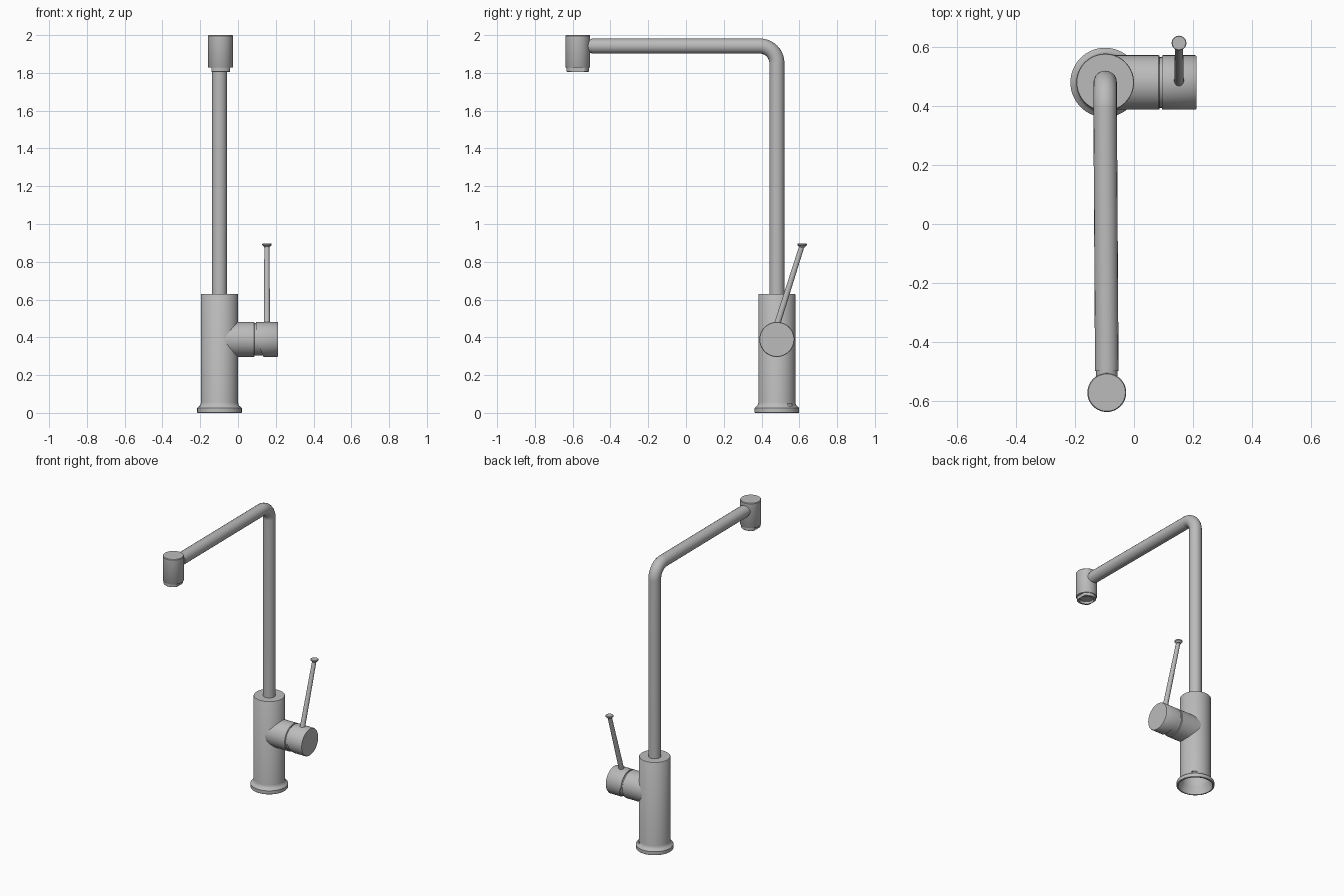
import bpy, bmesh, math
from mathutils import Matrix, Vector

cube = bpy.data.objects.get("Cube")
if cube:
    bpy.data.objects.remove(cube, do_unlink=True)

metal = bpy.data.materials.new("brushed grey metal")
metal.use_nodes = True
grey = (0.5, 0.5, 0.5, 1)
metal.diffuse_color = grey
metal.node_tree.nodes["Principled BSDF"].inputs["Base Color"].default_value = grey


def smooth(ob):
    bpy.ops.object.select_all(action='DESELECT')
    ob.select_set(True)
    bpy.context.view_layer.objects.active = ob
    bpy.ops.object.shade_smooth_by_angle(angle=math.radians(35))


def lathe(name, profile, matrix, n=64, adjust=None):
    """Revolve (radius, height) points about local z, then place with matrix."""
    bm = bmesh.new()
    rings = []
    for r, z in profile:
        if r == 0:
            rings.append([bm.verts.new((0, 0, z))])
        else:
            rings.append([bm.verts.new((r * math.cos(math.tau * i / n),
                                        r * math.sin(math.tau * i / n), z)) for i in range(n)])
    for a, b in zip(rings, rings[1:]):
        for i in range(n):
            j = (i + 1) % n
            if len(a) == 1:
                bm.faces.new((a[0], b[j], b[i]))
            elif len(b) == 1:
                bm.faces.new((a[i], a[j], b[0]))
            else:
                bm.faces.new((a[i], a[j], b[j], b[i]))
    bm.transform(matrix)
    if adjust:
        for v in bm.verts:
            adjust(v.co)
    bmesh.ops.recalc_face_normals(bm, faces=bm.faces)
    mesh = bpy.data.meshes.new(name)
    bm.to_mesh(mesh)
    bm.free()
    ob = bpy.data.objects.new(name, mesh)
    bpy.context.collection.objects.link(ob)
    mesh.materials.append(metal)
    smooth(ob)
    return ob


BX, BY = -0.098, 0.481          # body axis
HX, HY = -0.0925, -0.573        # spout head axis
VZ = 0.389                      # valve axis height
LX = 0.153                      # lever position along the valve

# Hollow body with a flared foot, open underneath
body = lathe("body", [
    (0, 0.63), (0.096, 0.63), (0.098, 0.627), (0.098, 0.056), (0.1, 0.046),
    (0.105, 0.037), (0.115, 0.029), (0.118, 0.025), (0.118, 0.002), (0.116, 0),
    (0.108, 0), (0.104, 0.02), (0.092, 0.05), (0.088, 0.07), (0.088, 0.6), (0, 0.6)],
    Matrix.Translation((BX, BY, 0)))

# Small drain slot low on the rear of the body
bpy.ops.mesh.primitive_cube_add(size=1)
cutter = bpy.context.object
cutter.name = "slot_cutter"
cutter.scale = (0.08, 0.034, 0.014)
cutter.rotation_euler.z = math.radians(45)
cutter.location = (BX + 0.07, BY + 0.07, 0.044)
cutter.hide_render = True
cutter.display_type = 'WIRE'
mod = body.modifiers.new("drain_slot", 'BOOLEAN')
mod.operation = 'DIFFERENCE'
mod.object = cutter
bpy.context.view_layer.objects.active = body
bpy.ops.object.modifier_apply(modifier=mod.name)
bpy.data.objects.remove(cutter, do_unlink=True)

# Spout pipe: riser, quarter bend and long horizontal arm
R, top, end_y = 0.09, 1.942, -0.5
path = [Vector((BX, BY, 0.61))]
for i in range(17):
    a = math.pi / 2 * i / 16
    path.append(Vector((BX, BY - R + R * math.cos(a), top - R + R * math.sin(a))))
path.append(Vector((HX, end_y, top)))
curve = bpy.data.curves.new("spout_pipe", 'CURVE')
curve.dimensions = '3D'
curve.bevel_depth = 0.04
curve.bevel_resolution = 8
curve.use_fill_caps = True
spline = curve.splines.new('POLY')
spline.points.add(len(path) - 1)
for p, co in zip(spline.points, path):
    p.co = (*co, 1)
curve.materials.append(metal)
pipe = bpy.data.objects.new("spout_pipe", curve)
bpy.context.collection.objects.link(pipe)
bpy.ops.object.select_all(action='DESELECT')
pipe.select_set(True)
bpy.context.view_layer.objects.active = pipe
bpy.ops.object.convert(target='MESH')
smooth(bpy.context.object)

# Narrow neck joining the pipe to the head
lathe("spout_neck", [(0, 0), (0.036, 0), (0.036, 0.08), (0, 0.08)],
      Matrix.Translation((HX, end_y + 0.01, top)) @ Matrix.Rotation(math.pi / 2, 4, 'X'), 40)

# Spout head
lathe("spout_head", [(0, 2.0), (0.063, 2.0), (0.066, 1.996), (0.066, 1.831),
                     (0.064, 1.828), (0, 1.828)], Matrix.Translation((HX, HY, 0)))


# Aerator nozzle with two wrench flats and a recessed outlet
def flats(co):
    co.x = HX + max(-0.049, min(0.049, co.x - HX))


lathe("aerator", [(0, 1.835), (0.06, 1.835), (0.06, 1.808), (0.058, 1.806), (0.046, 1.806),
                  (0.043, 1.82), (0, 1.82)], Matrix.Translation((HX, HY, 0)), 64, flats)

# Side valve: stub, recessed core, and cap cut at a slant underneath
along_x = Matrix.Translation((0, BY, VZ)) @ Matrix.Rotation(math.pi / 2, 4, 'Y')
lathe("valve_stub", [(0, -0.09), (0.0926, -0.09), (0.0926, 0.084), (0.09, 0.087), (0, 0.087)], along_x)
lathe("valve_core", [(0, 0.08), (0.086, 0.08), (0.086, 0.16), (0, 0.16)], along_x)


def slant(co):
    if co.x < 0.1:
        co.x += 0.38 * max(0, VZ + 0.01 - co.z)


lathe("valve_cap", [(0, 0.095), (0.0926, 0.095), (0.0926, 0.208), (0.09, 0.212), (0, 0.212)],
      along_x, 64, slant)

# Lever: tapered tilted rod with a flat button on its tip
foot, tip = Vector((LX, BY - 0.003, 0.455)), Vector((LX, 0.615, 0.888))
axis = tip - foot
rod = Matrix.Translation(foot) @ axis.to_track_quat('Z', 'Y').to_matrix().to_4x4()
lathe("lever_rod", [(0, 0), (0.0165, 0), (0.0135, axis.length), (0, axis.length)], rod, 32)
lathe("lever_button", [(0, -0.012), (0.014, -0.012), (0.02, -0.004), (0.025, 0), (0.025, 0.006),
                       (0.023, 0.008), (0, 0.008)], Matrix.Translation(tip), 32)
